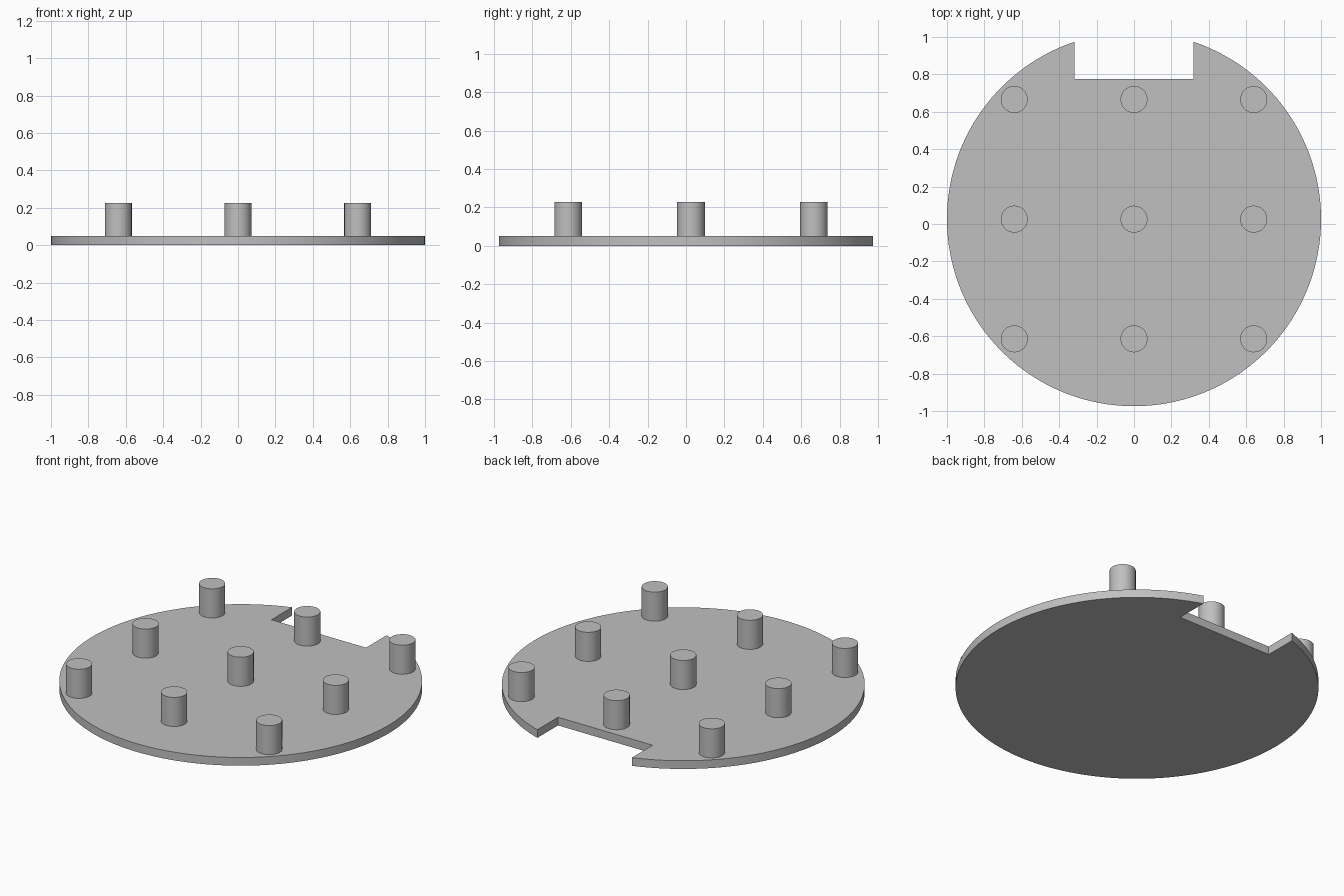
import bpy, bmesh, math

if "Cube" in bpy.data.objects:
    bpy.data.objects.remove(bpy.data.objects["Cube"], do_unlink=True)

RADIUS = 1.0
NOTCH_HALF = 0.318       # half width of the rear notch
NOTCH_FLOOR = 0.776      # y of the notch's inner edge
PLATE_TOP = 0.05
PIN_TOP = 0.227
PIN_RADIUS = 0.072
PIN_SPACING = 0.64
ARC_STEPS = 160

# Centre the notched disc front to back
CENTRE_Y = (RADIUS - math.sqrt(RADIUS**2 - NOTCH_HALF**2)) / 2

grey = bpy.data.materials.new("light grey")
grey.use_nodes = True
colour = (0.527, 0.527, 0.527, 1)
grey.diffuse_color = colour
grey.node_tree.nodes["Principled BSDF"].inputs["Base Color"].default_value = colour


def extrude_outline(name, outline, bottom, top):
    """Make a solid prism from a counter-clockwise outline."""
    bm = bmesh.new()
    base = bm.faces.new([bm.verts.new((x, y, bottom)) for x, y in outline])
    result = bmesh.ops.extrude_face_region(bm, geom=[base], use_keep_orig=True)
    raised = [v for v in result["geom"] if isinstance(v, bmesh.types.BMVert)]
    bmesh.ops.translate(bm, verts=raised, vec=(0, 0, top - bottom))
    bmesh.ops.recalc_face_normals(bm, faces=bm.faces)
    mesh = bpy.data.meshes.new(name)
    bm.to_mesh(mesh)
    bm.free()
    mesh.materials.append(grey)
    obj = bpy.data.objects.new(name, mesh)
    bpy.context.collection.objects.link(obj)
    bpy.ops.object.select_all(action="DESELECT")
    obj.select_set(True)
    bpy.context.view_layer.objects.active = obj
    bpy.ops.object.shade_smooth_by_angle(angle=math.radians(30))
    return obj


def arc(cx, cy, radius, start, sweep, steps):
    """Points along an arc, both ends included."""
    angles = [start + sweep * i / steps for i in range(steps + 1)]
    return [(cx + radius * math.cos(a), cy + radius * math.sin(a)) for a in angles]


# Round base plate with a rectangular notch at the back
gap = math.asin(NOTCH_HALF / RADIUS)
rim = arc(0, CENTRE_Y, RADIUS, math.pi / 2 + gap, math.tau - 2 * gap, ARC_STEPS)
notch = [(NOTCH_HALF, NOTCH_FLOOR), (-NOTCH_HALF, NOTCH_FLOOR)]
extrude_outline("base_plate", rim + notch, 0, PLATE_TOP)

# Three by three grid of round pins
for row, row_name in zip((-1, 0, 1), ("front", "middle", "back")):
    for col, col_name in zip((-1, 0, 1), ("right", "centre", "left")):
        circle = arc(col * PIN_SPACING, CENTRE_Y + row * PIN_SPACING,
                     PIN_RADIUS, 0, math.tau, 48)[:-1]
        extrude_outline(f"pin_{row_name}_{col_name}", circle, PLATE_TOP, PIN_TOP)
